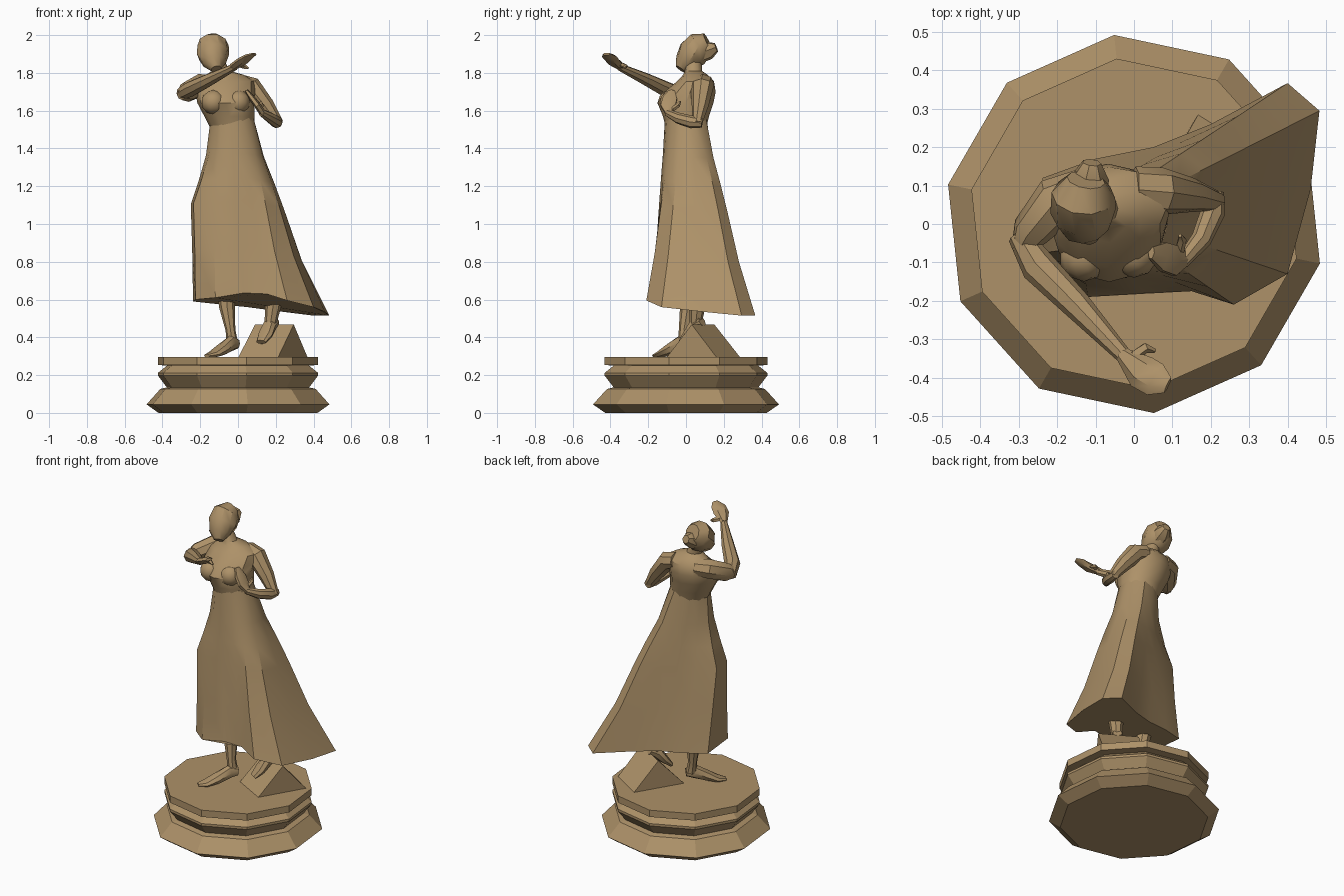
import bpy, bmesh, math
from mathutils import Vector

bronze = bpy.data.materials.new("warm bronze")
bronze.diffuse_color = (0.42, 0.285, 0.14, 1)


def finish(name, bm, smooth=True):
    bmesh.ops.recalc_face_normals(bm, faces=bm.faces)
    me = bpy.data.meshes.new(name)
    bm.to_mesh(me)
    bm.free()
    me.materials.append(bronze)
    ob = bpy.data.objects.new(name, me)
    bpy.context.collection.objects.link(ob)
    if smooth:
        bpy.context.view_layer.objects.active = ob
        ob.select_set(True)
        bpy.ops.object.shade_smooth_by_angle(angle=math.radians(35))
        ob.select_set(False)
    return ob


def loft(name, rings, smooth=True):
    """Skin a list of closed point rings and cap both ends."""
    bm = bmesh.new()
    vs = [[bm.verts.new(p) for p in r] for r in rings]
    n = len(vs[0])
    for a, b in zip(vs, vs[1:]):
        for i in range(n):
            j = (i + 1) % n
            bm.faces.new((a[i], a[j], b[j], b[i]))
    bm.faces.new(vs[0])
    bm.faces.new(vs[-1])
    return finish(name, bm, smooth)


def ellipse(cx, cy, z, rx, ry, n, start=0):
    angs = [math.radians(start) + 2 * math.pi * i / n for i in range(n)]
    return [Vector((cx + rx * math.cos(a), cy + ry * math.sin(a), z)) for a in angs]


def limb(name, stations, n=8, up=(0, 0, 1)):
    """Tube through (x, y, z, side radius, up radius) stations."""
    pts = [Vector(s[:3]) for s in stations]
    rings = []
    for k, s in enumerate(stations):
        t = (pts[min(k + 1, len(pts) - 1)] - pts[max(k - 1, 0)]).normalized()
        side = t.cross(Vector(up)).normalized()
        top = side.cross(t)
        rings.append([pts[k] + side * s[3] * math.cos(2 * math.pi * i / n)
                      + top * s[4] * math.sin(2 * math.pi * i / n) for i in range(n)])
    return loft(name, rings)


# Ten-sided moulded pedestal
profile = [(0, .43), (.045, .495), (.127, .42), (.135, .385), (.197, .433),
           (.212, .433), (.25, .385), (.254, .433), (.297, .433)]
loft("pedestal", [ellipse(0, 0, z, r, r, 10, 24) for z, r in profile], smooth=False)

# Wedge-shaped rock under the raised foot
bm = bmesh.new()
a, b, c, d, e, f = [bm.verts.new(p) for p in (
    (0, .01, .29), (.21, -.105, .29), (.37, .165, .29), (.17, .29, .29),
    (.09, .15, .468), (.295, .03, .468))]
for face in ((a, b, c, d), (a, b, f, e), (c, d, e, f), (b, c, f), (d, a, e)):
    bm.faces.new(face)
finish("wedge_rock", bm, smooth=False)

# Skirt: high waist swept out to a windblown, arched hem
hem = [(-.225, -.10, .60), (-.12, -.19, .61), (.03, -.18, .635), (.15, -.175, .63),
       (.26, -.21, .595), (.40, -.13, .56), (.46, .09, .535), (.483, .295, .515),
       (.40, .367, .515), (.2, .26, .54), (.05, .20, .56), (-.10, .17, .575), (-.238, .12, .59)]
n = len(hem)
waist = ellipse(-.03, 0, 1.56, .115, .112, n, 210)
rings = []
# height fraction, spread fraction, thigh bulge on the left
for fz, fs, bulge in ((0, 0, 0), (.2, .15, .01), (.34, .3, .035), (.47, .43, .065),
                      (.73, .67, .035), (1, 1, 0)):
    ring = []
    for w, h in zip(waist, hem):
        h = Vector(h)
        p = w.lerp(h, fs)
        p.z = w.z + (h.z - w.z) * fz
        if h.x < -.05:
            p.x -= bulge * min(1, (-h.x - .05) / .17)
        ring.append(p)
    rings.append(ring)
loft("skirt", rings)

# Bodice, shoulders and neck
body = [(-.03, 0, 1.50, .112, .105), (-.045, 0, 1.57, .133, .122), (-.065, -.003, 1.64, .15, .148),
        (-.068, .022, 1.70, .158, .135), (-.062, .05, 1.755, .15, .098), (-.07, .05, 1.79, .1, .065),
        (-.09, .04, 1.81, .048, .045), (-.115, .04, 1.87, .04, .042)]
loft("bodice_and_neck", [ellipse(cx, cy, z, rx, ry, 12) for cx, cy, z, rx, ry in body])
for name, x, y in (("bust_left", -.13, -.085), ("bust_right", .0, -.075)):
    bm = bmesh.new()
    bmesh.ops.create_icosphere(bm, subdivisions=2, radius=.065)
    bmesh.ops.translate(bm, verts=bm.verts, vec=(x, y, 1.645))
    finish(name, bm)

# Head tilted forward with gathered hair behind
limb("head", [(-.115, -.03, 1.82, .028, .03), (-.125, -.005, 1.855, .065, .058),
              (-.132, .035, 1.90, .086, .085), (-.132, .075, 1.945, .083, .08),
              (-.125, .115, 1.965, .05, .05)], 10)
limb("hair_knot", [(-.12, .07, 1.90, .05, .05), (-.115, .12, 1.92, .05, .05),
                   (-.11, .16, 1.935, .025, .025)], 7)

# Outstretched arm
limb("reaching_upper_arm", [(-.13, .09, 1.74, .055, .05), (-.20, .06, 1.735, .066, .06),
                            (-.27, -.02, 1.70, .05, .056), (-.30, -.07, 1.685, .022, .03)])
limb("reaching_forearm", [(-.30, -.03, 1.69, .03, .035), (-.25, -.11, 1.715, .046, .042),
                          (-.15, -.21, 1.765, .038, .034), (-.02, -.35, 1.83, .02, .02)])
limb("reaching_hand", [(-.03, -.34, 1.83, .02, .02), (.02, -.385, 1.86, .046, .022),
                       (.055, -.405, 1.885, .045, .016), (.088, -.42, 1.90, .022, .008)], 6)
limb("reaching_thumb", [(0, -.345, 1.845, .016, .014), (.03, -.322, 1.835, .014, .014),
                        (.055, -.33, 1.825, .006, .006)], 5)

# Bent arm with its hand raised at the chest
limb("bent_upper_arm", [(.0, .09, 1.745, .06, .05), (.07, .085, 1.725, .062, .056),
                        (.15, .075, 1.625, .045, .045), (.215, .06, 1.53, .026, .028)])
limb("bent_forearm", [(.21, .085, 1.535, .025, .025), (.205, .03, 1.54, .032, .034),
                      (.175, -.04, 1.56, .027, .03), (.125, -.10, 1.59, .018, .02)])
limb("bent_hand", [(.135, -.09, 1.58, .018, .018), (.105, -.095, 1.625, .018, .045),
                   (.075, -.085, 1.665, .016, .043), (.045, -.075, 1.705, .01, .018)],
     6, (0, 1, 0))
limb("bent_thumb", [(.115, -.08, 1.60, .014, .014), (.125, -.04, 1.63, .012, .012),
                    (.12, -.03, 1.65, .005, .005)], 5)

# Standing leg with raised heel, and its foot
limb("standing_leg", [(-.065, .03, .72, .055, .055), (-.058, .01, .56, .042, .042),
                      (-.04, -.01, .44, .026, .028), (-.03, -.01, .37, .03, .034)], 8, (0, 1, 0))
limb("standing_foot", [(-.002, .005, .365, .018, .026), (-.035, -.025, .37, .032, .042),
                       (-.085, -.085, .335, .042, .032), (-.13, -.13, .31, .044, .018),
                       (-.165, -.165, .302, .02, .01)])

# Raised leg stepping on the rock
limb("raised_leg", [(.20, .06, .72, .055, .055), (.185, .06, .56, .042, .042),
                    (.17, .05, .46, .03, .03)], 8, (0, 1, 0))
limb("raised_foot", [(.195, .085, .485, .028, .028), (.17, .05, .465, .036, .036),
                     (.145, .015, .415, .045, .026), (.122, -.02, .375, .03, .014)])
